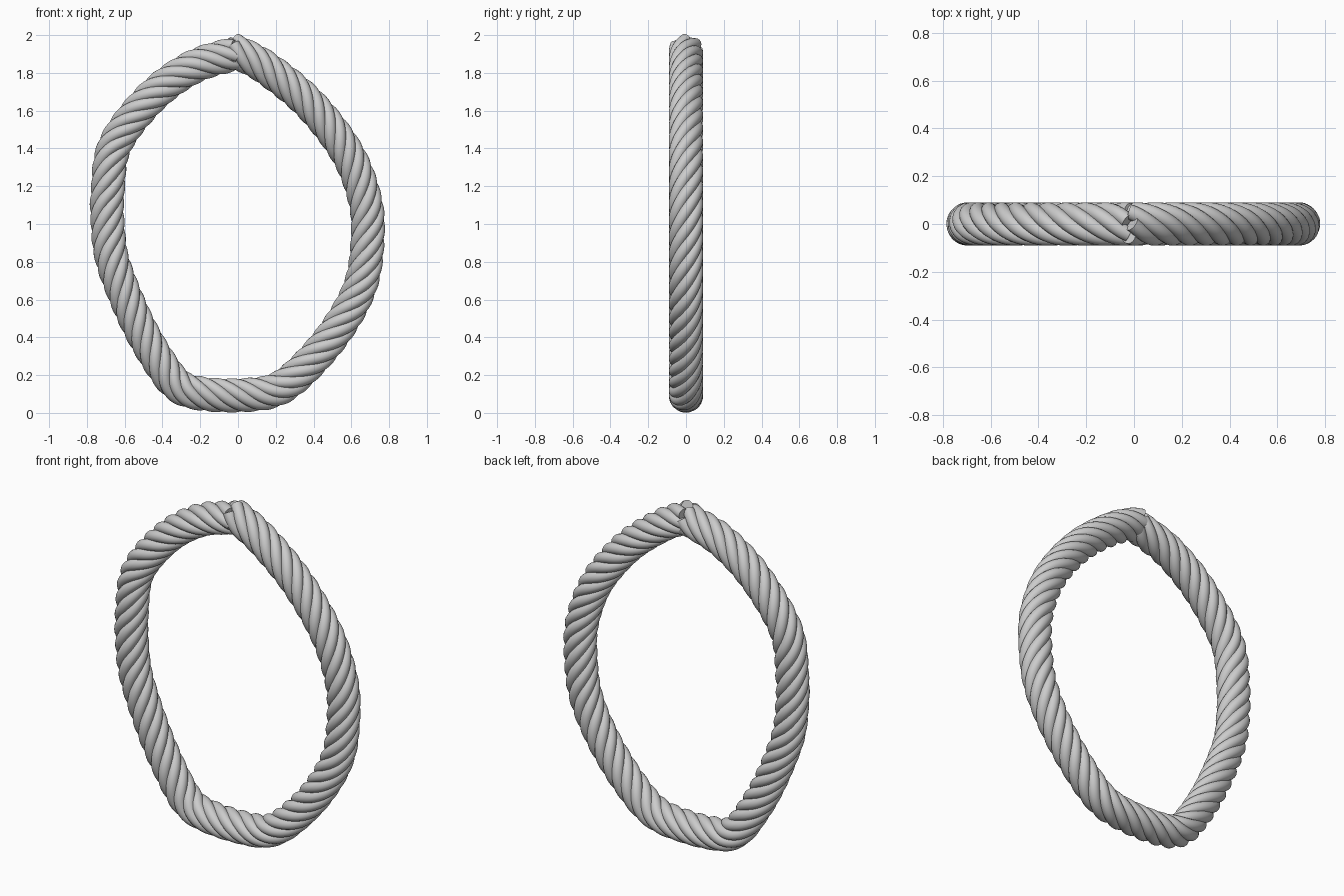
import bpy
from math import sin, cos, pi
from mathutils import Vector

if "Cube" in bpy.data.objects:
    bpy.data.objects.remove(bpy.data.objects["Cube"])

STRANDS, TWIST_R, STRAND_R, PITCH = 6, 0.059, 0.032, 0.54
SAMPLES = 440

# Centre line of the rope loop (x, z), from the seam at the top clockwise
PATH = [(-0.035, 1.925), (0.143, 1.83), (0.38, 1.635), (0.577, 1.378),
        (0.672, 1.13), (0.686, 0.92), (0.65, 0.68), (0.53, 0.45),
        (0.36, 0.245), (0.2, 0.122), (0.0, 0.093), (-0.2, 0.103),
        (-0.31, 0.14), (-0.4, 0.245), (-0.535, 0.48), (-0.66, 0.79),
        (-0.69, 1.0), (-0.69, 1.17), (-0.65, 1.42), (-0.46, 1.67),
        (-0.24, 1.83), (-0.01, 1.905)]


def catmull(points, steps=40):
    p = [Vector((x, 0, z)) for x, z in points]
    p = [2 * p[0] - p[1]] + p + [2 * p[-1] - p[-2]]
    out = []
    for a, b, c, d in zip(p, p[1:], p[2:], p[3:]):
        for i in range(steps):
            t = i / steps
            out.append(0.5 * (2 * b + (c - a) * t + (2 * a - 5 * b + 4 * c - d) * t ** 2
                              + (3 * b - a - 3 * c + d) * t ** 3))
    return out + [p[-2]]


def resample(points, count):
    dist = [0.0]
    for a, b in zip(points, points[1:]):
        dist.append(dist[-1] + (b - a).length)
    out, k = [], 0
    for i in range(count):
        s = dist[-1] * i / (count - 1)
        while k < len(points) - 2 and dist[k + 1] < s:
            k += 1
        f = (s - dist[k]) / (dist[k + 1] - dist[k])
        out.append(points[k].lerp(points[k + 1], f))
    return out, dist[-1]


centre, length = resample(catmull(PATH), SAMPLES)

# Twisted strands wound around the centre line
rope = bpy.data.curves.new("rope_loop", 'CURVE')
rope.dimensions = '3D'
rope.bevel_depth = STRAND_R
rope.bevel_resolution = 6
rope.use_fill_caps = True
for s in range(STRANDS):
    spline = rope.splines.new('POLY')
    spline.points.add(SAMPLES - 1)
    for i, c in enumerate(centre):
        t = (centre[min(i + 2, SAMPLES - 1)] - centre[max(i - 2, 0)]).normalized()
        normal, side = Vector((t.z, 0, -t.x)), Vector((0, 1, 0))
        a = 2 * pi * (s / STRANDS + length * i / (SAMPLES - 1) / PITCH)
        v = c + TWIST_R * (cos(a) * normal + sin(a) * side)
        spline.points[i].co = (*v, 1)
    spline.use_smooth = True

ob = bpy.data.objects.new("rope_loop", rope)
bpy.context.collection.objects.link(ob)

# Turn the rope into a smooth mesh
bpy.context.view_layer.objects.active = ob
ob.select_set(True)
bpy.ops.object.convert(target='MESH')
bpy.ops.object.shade_smooth_by_angle()
